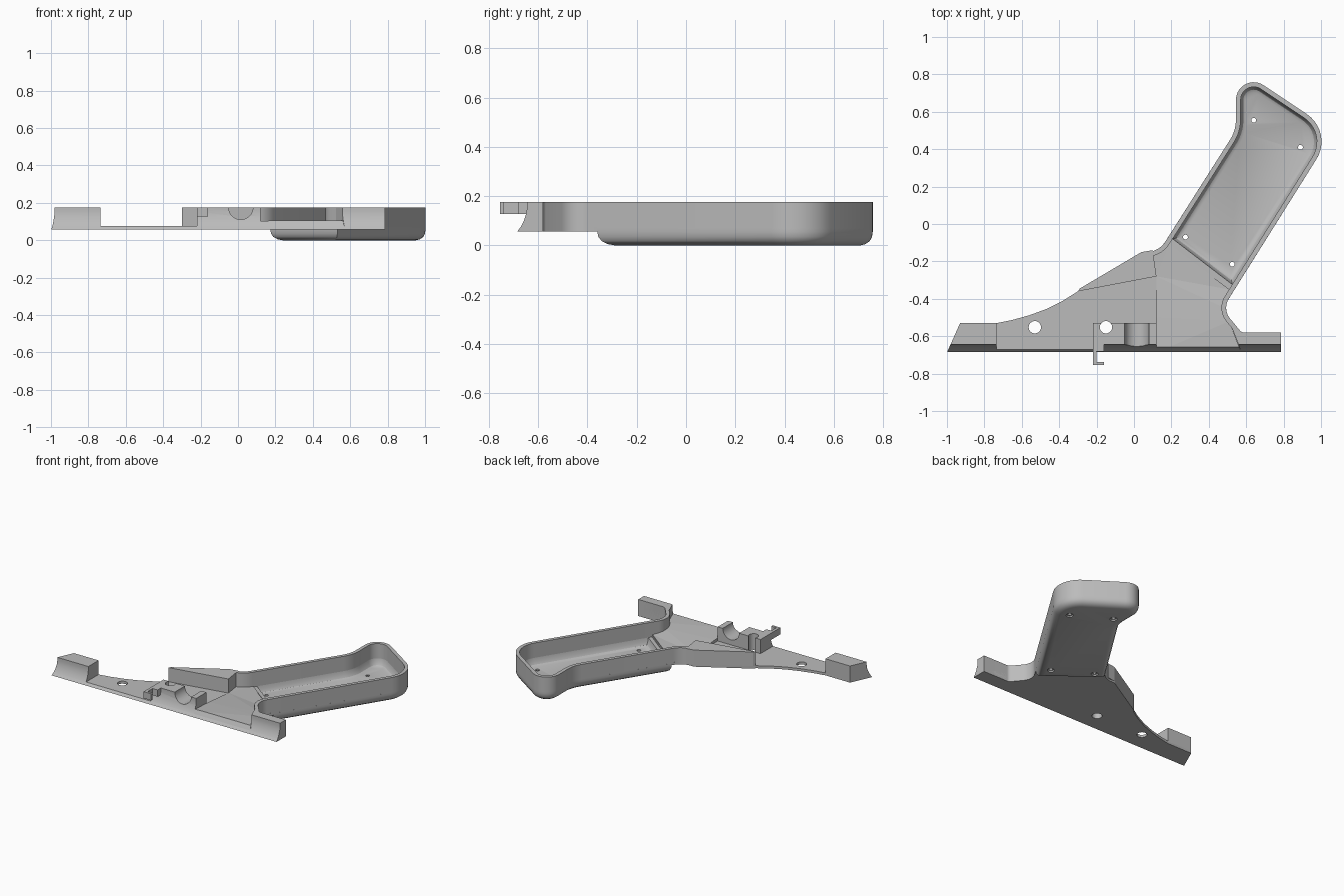
import bpy, bmesh, math
from mathutils import Vector

if "Cube" in bpy.data.objects:
    bpy.data.objects.remove(bpy.data.objects["Cube"])

grey = bpy.data.materials.new("plain grey")
grey.use_nodes = True
grey.diffuse_color = (0.5, 0.5, 0.5, 1)
grey.node_tree.nodes["Principled BSDF"].inputs["Base Color"].default_value = (0.5, 0.5, 0.5, 1)


def finish(name, bm):
    bmesh.ops.recalc_face_normals(bm, faces=bm.faces[:])
    mesh = bpy.data.meshes.new(name)
    bm.to_mesh(mesh)
    bm.free()
    obj = bpy.data.objects.new(name, mesh)
    bpy.context.collection.objects.link(obj)
    mesh.materials.append(grey)
    return obj


def rounded(points, closed=False, steps=10):
    """Turn (x, y, radius) corners into a path with filleted corners."""
    out = []
    n = len(points)
    for i, p in enumerate(points):
        c = Vector(p[:2])
        if len(p) < 3 or (not closed and i in (0, n - 1)):
            out.append(c)
            continue
        a = (Vector(points[i - 1][:2]) - c).normalized()
        b = (Vector(points[(i + 1) % n][:2]) - c).normalized()
        half = a.angle(b) / 2
        mid = c + (a + b).normalized() * p[2] / math.sin(half)
        start = c + a * p[2] / math.tan(half) - mid
        end = c + b * p[2] / math.tan(half) - mid
        turn = math.atan2(start.x * end.y - start.y * end.x, start.dot(end))
        for k in range(steps + 1):
            t = turn * k / steps
            out.append(mid + Vector((start.x * math.cos(t) - start.y * math.sin(t),
                                     start.x * math.sin(t) + start.y * math.cos(t))))
    return out


def inset(path, d, closed=False):
    """Offset a path to its left by d, mitred at the corners."""
    out = []
    n = len(path)
    for i, p in enumerate(path):
        a = p - path[i - 1] if closed or i > 0 else path[1] - p
        b = path[(i + 1) % n] - p if closed or i < n - 1 else a
        na = Vector((-a.y, a.x)).normalized()
        nb = Vector((-b.y, b.x)).normalized()
        m = (na + nb).normalized()
        out.append(p + m * d / max(m.dot(na), 0.4))
    return out


def loft(name, rings):
    """Join (outline, z) rings with side faces and cap both ends; z may be a list."""
    bm = bmesh.new()
    loops = []
    for path, z in rings:
        heights = z if isinstance(z, list) else [z] * len(path)
        loops.append([bm.verts.new((p[0], p[1], h)) for p, h in zip(path, heights)])
    n = len(loops[0])
    for low, high in zip(loops, loops[1:]):
        for i in range(n):
            j = (i + 1) % n
            bm.faces.new((low[i], low[j], high[j], high[i]))
    caps = [bm.faces.new(loops[0]), bm.faces.new(loops[-1])]
    bm.normal_update()
    bmesh.ops.triangulate(bm, faces=caps)
    return finish(name, bm)


def prism(name, path, z0, z1):
    return loft(name, [(path, z0), (path, z1)])


def rod(x, y, z, r, length, lying=False):
    bm = bmesh.new()
    bmesh.ops.create_cone(bm, cap_ends=True, segments=32, radius1=r, radius2=r, depth=length)
    obj = finish("cutter", bm)
    obj.location = (x, y, z)
    if lying:
        obj.rotation_euler.x = math.pi / 2
    return obj


def cut(obj, cutter):
    """Subtract the cutter for good and remove it."""
    mod = obj.modifiers.new("cut", "BOOLEAN")
    mod.operation, mod.object, mod.solver = "DIFFERENCE", cutter, "EXACT"
    bpy.context.view_layer.update()
    bpy.context.view_layer.objects.active = obj
    bpy.ops.object.modifier_apply(modifier=mod.name)
    bpy.data.objects.remove(cutter)


def front_cutter():
    """Long bar with a convex side that hollows the front edge."""
    side = [(-0.8, 0.04), (-0.695, 0.04), (-0.686, 0.055), (-0.671, 0.075), (-0.658, 0.1),
            (-0.648, 0.13), (-0.645, 0.155), (-0.645, 0.2), (-0.8, 0.2)]
    bm = bmesh.new()
    face = bm.faces.new([bm.verts.new((-1.2, y, z)) for y, z in side])
    new = bmesh.ops.extrude_face_region(bm, geom=[face])["geom"]
    bmesh.ops.translate(bm, vec=(2.4, 0, 0), verts=[v for v in new if isinstance(v, bmesh.types.BMVert)])
    return finish("cutter", bm)


TOP, FLOOR, BASE, FRONT = 0.176, 0.075, 0.057, -0.687
grip_corners = [(1.067, 0.492, 0.177), (0.545, 0.841, 0.095), (0.545, 0.5, 0.2)]
right_neck = [(0.785, -0.58), (0.575, -0.58, 0.03), (0.472, -0.455, 0.09)]
left_neck = [(0.132, -0.15, 0.12), (0.04, -0.15)]

# Handle pan with rounded underside
pan_path = rounded([(0.532, -0.36)] + grip_corners + [(0.173, -0.085)], closed=True)
pan = loft("handle_pan", [(inset(pan_path, d, True), z) for d, z in (
    (0.05, 0), (0.03, 0.005), (0.012, 0.018), (0.003, 0.035), (0, 0.055), (0, 0.07),
    (0.025, 0.07), (0.03, 0.045), (0.04, 0.028), (0.055, 0.02))])
for x, y in ((0.64, 0.555), (0.89, 0.41), (0.275, -0.07), (0.525, -0.215)):
    cut(pan, rod(x, y, 0, 0.013, 0.2))
    cut(pan, rod(x, y, 0, 0.023, 0.02))

# Upright rim around the handle and neck
rim_path = rounded(right_neck + grip_corners + left_neck)
rim = prism("handle_rim", rim_path + inset(rim_path, 0.025)[::-1], 0.07, TOP)

# Base plate
right_curve = rounded(right_neck + [(0.532, -0.36)])
left_curve = rounded([(0.173, -0.085)] + left_neck)
back_edge = [(-0.29, -0.345), (-0.3, -0.36), (-0.38, -0.41), (-0.47, -0.455), (-0.56, -0.488),
             (-0.65, -0.513), (-0.735, -0.53), (-0.93, -0.53)]
plate = prism("base_plate", [(-1, FRONT), (0.785, FRONT)] + right_curve + left_curve + back_edge,
              BASE, FLOOR)

# Raised parts on the plate
left_block = prism("right_end_block", [(-1, FRONT), (-0.735, FRONT), (-0.735, -0.53), (-0.93, -0.53)],
                   0.07, TOP)
right_block = prism("left_end_block", [(0.575, FRONT), (0.785, FRONT), (0.785, -0.58), (0.575, -0.58),
                                       (0.545, -0.57), (0.51, -0.52)], 0.07, TOP)
wedge = prism("back_wedge", [(-0.3, -0.36), (0.12, -0.28), (0.103, -0.16), (0.1, -0.14),
                             (0.04, -0.15), (-0.29, -0.345)], 0.07, TOP)
saddle = prism("saddle_block", [(-0.22, FRONT), (0.12, FRONT), (0.12, -0.53), (-0.22, -0.53)], 0.07, TOP)
cut(saddle, rod(0.015, -0.6, TOP, 0.065, 0.4, lying=True))

# Floor rising gently towards the front
ramp_path = [(0.12, FRONT), (0.573, FRONT), (0.51, -0.52), (0.487, -0.45), (0.51, -0.35),
             (0.19, -0.11), (0.12, -0.28), (0.12, -0.5)]
ramp = loft("sloped_floor", [(ramp_path, 0.07),
                             (ramp_path, [0.105, 0.105, 0.105, 0.1, 0.085, 0.077, 0.077, 0.095])])

# Small hook at the front
hook = prism("hook", [(-0.22, -0.6), (-0.22, -0.755), (-0.16, -0.755), (-0.16, -0.738), (-0.2, -0.738),
                      (-0.2, -0.682), (-0.16, -0.682), (-0.16, -0.6)], 0.128, TOP)

for part in (plate, left_block, right_block, saddle, ramp):
    cut(part, front_cutter())
for part, x in ((plate, -0.53), (plate, -0.15), (saddle, -0.15), (hook, -0.15)):
    cut(part, rod(x, -0.552, 0.1, 0.033, 0.4))

# Smooth the rounded walls, keep edges crisp
bpy.ops.object.select_all(action="DESELECT")
for part in (pan, rim, plate, left_block, right_block, saddle):
    part.select_set(True)
bpy.context.view_layer.objects.active = pan
bpy.ops.object.shade_smooth_by_angle(angle=math.radians(30))
